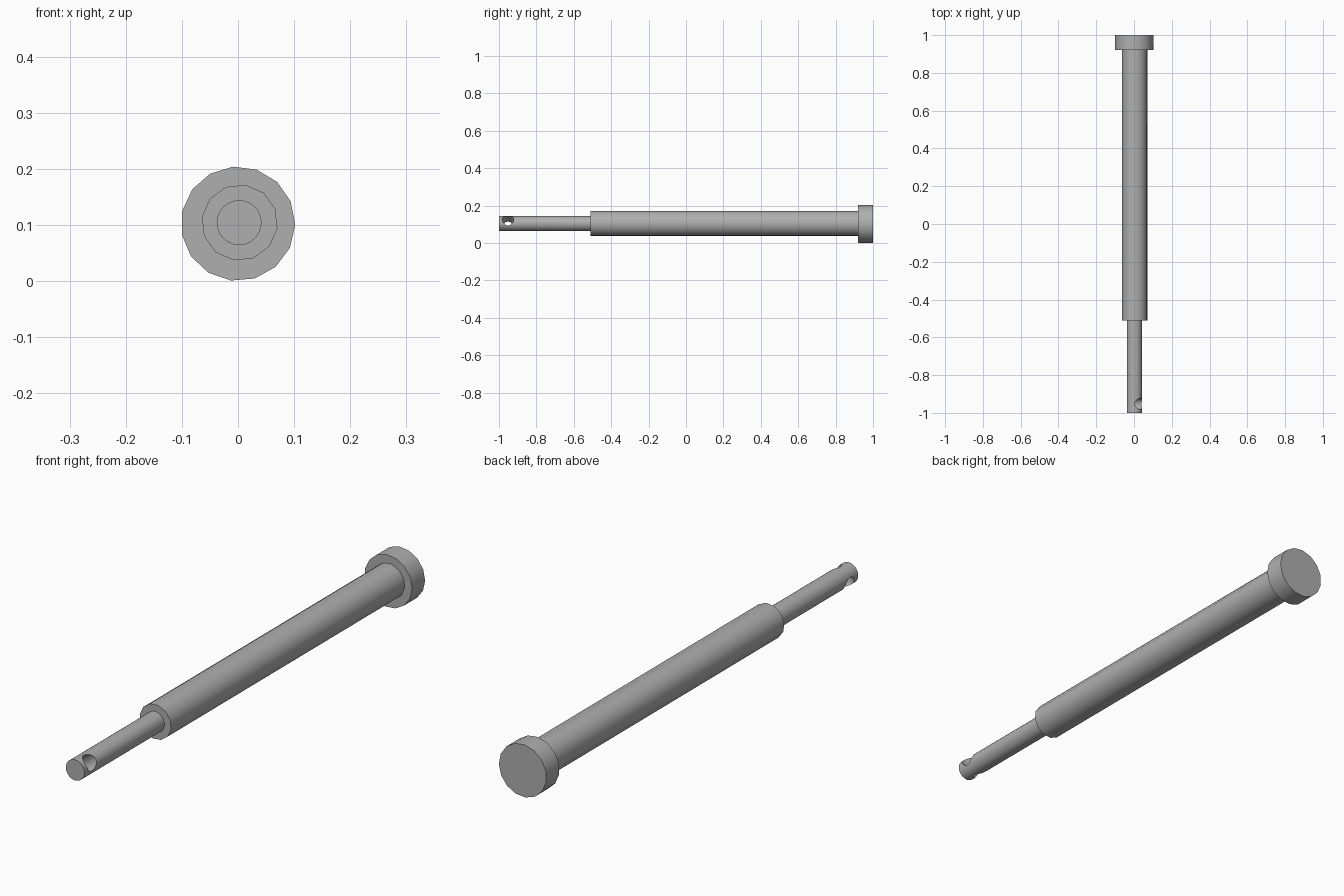
import bpy
import bmesh
from math import sin, cos, radians, tau
from mathutils import Matrix

cube = bpy.data.objects.get("Cube")
if cube:
    bpy.data.objects.remove(cube)

steel = bpy.data.materials.new("grey_steel")
steel.use_nodes = True
grey = (0.43, 0.43, 0.43, 1)
steel.diffuse_color = grey
steel.node_tree.nodes["Principled BSDF"].inputs["Base Color"].default_value = grey


def rod(name, sides, radius, y0, y1, x, z, start):
    """Prism along y whose first corner lies at the start angle."""
    bm = bmesh.new()
    ring = []
    for i in range(sides):
        a = radians(start) + tau * i / sides
        ring.append(bm.verts.new((x + radius * cos(a), y0, z + radius * sin(a))))
    cap = bm.faces.new(ring)
    ext = bmesh.ops.extrude_face_region(bm, geom=[cap], use_keep_orig=True)
    far = [v for v in ext["geom"] if isinstance(v, bmesh.types.BMVert)]
    bmesh.ops.translate(bm, verts=far, vec=(0, y1 - y0, 0))
    bmesh.ops.recalc_face_normals(bm, faces=bm.faces)
    mesh = bpy.data.meshes.new(name)
    bm.to_mesh(mesh)
    bm.free()
    mesh.materials.append(steel)
    obj = bpy.data.objects.new(name, mesh)
    bpy.context.collection.objects.link(obj)
    return obj


# Stepped pin: wide head, thick shaft, slim tip
head = rod("pin_head", 15, 0.102, 0.92, 1.0, 0, 0.102, -1)
shaft = rod("pin_shaft", 12, 0.068, -0.51, 0.925, 0.003, 0.104, 21)
tip = rod("pin_tip", 24, 0.04, -1.0, -0.505, 0.002, 0.104, 0)

# Slanted cross hole through the tip
cutter = rod("hole_cutter", 20, 0.031, -0.1, 0.1, 0, 0, 0)
cutter.matrix_world = (Matrix.Translation((0.002, -0.952, 0.104))
                       @ Matrix.Rotation(radians(-35), 4, "Y")
                       @ Matrix.Rotation(radians(90), 4, "Z"))
cutter.hide_render = True
cut = tip.modifiers.new("cross_hole", "BOOLEAN")
cut.operation = "DIFFERENCE"
cut.solver = "EXACT"
cut.object = cutter
bpy.context.view_layer.objects.active = tip
bpy.ops.object.modifier_apply(modifier=cut.name)
bpy.data.objects.remove(cutter)

# Smooth sides with crisp rims
for obj in bpy.context.view_layer.objects:
    obj.select_set(obj in (head, shaft, tip))
bpy.ops.object.shade_smooth_by_angle(angle=radians(35))
